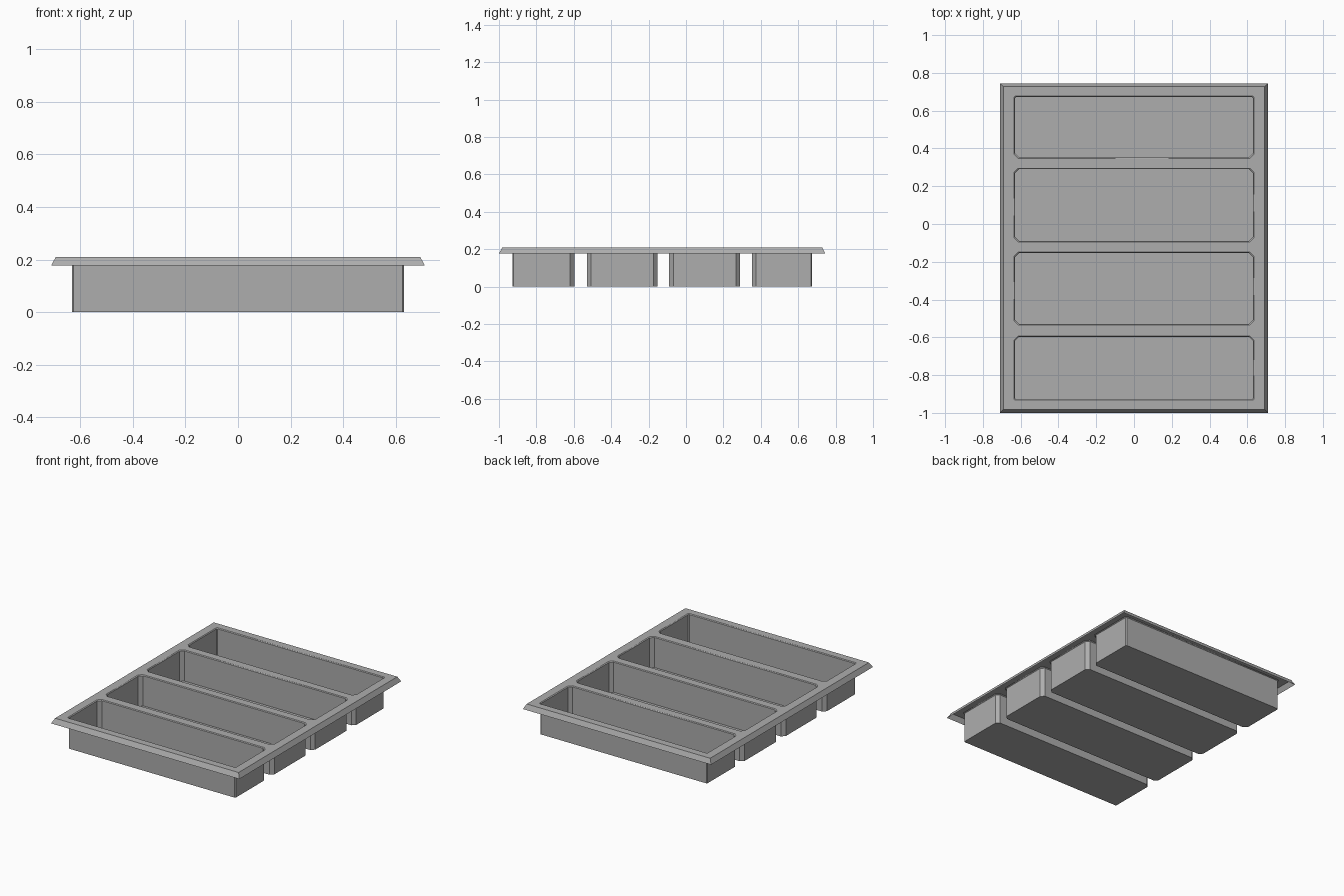
import bpy, bmesh, math

if "Cube" in bpy.data.objects:
    bpy.data.objects.remove(bpy.data.objects["Cube"])

TOP = 0.21        # height of the flat upper face
SKIRT = 0.177     # height of the rim's lower edge
X = 0.63          # half width of every compartment
LIP = 0.005       # eased edge around each opening

# front y, back y, front corner cut, back corner cut
POCKETS = [
    (-0.928, -0.597, 0.006, 0.022),
    (-0.53, -0.153, 0.022, 0.022),
    (-0.09, 0.29, 0.022, 0.022),
    (0.352, 0.673, 0.022, 0.006),
]


def ring(bm, x, y0, y1, z, c0=0.0, c1=0.0):
    """Closed loop of vertices: rectangle with optional cut corners."""
    pts = []
    for sx, y, c, dy, flip in ((-1, y0, c0, 1, False), (1, y0, c0, 1, True),
                               (1, y1, c1, -1, False), (-1, y1, c1, -1, True)):
        if c == 0:
            pts.append((sx * x, y))
            continue
        pair = [(sx * x, y + dy * c), (sx * (x - c), y)]
        pts += pair[::-1] if flip else pair
    return [bm.verts.new((px, py, z)) for px, py in pts]


def bridge(bm, upper, lower):
    n = len(upper)
    for i in range(n):
        j = (i + 1) % n
        bm.faces.new((upper[i], upper[j], lower[j], lower[i]))


def loop_edges(bm, loop):
    return [bm.edges.get((loop[i - 1], loop[i])) for i in range(len(loop))]


bm = bmesh.new()

# sloping outer rim
rim_top = ring(bm, 0.692, -0.982, 0.728, TOP)
rim_low = ring(bm, 0.71, -1.0, 0.744, SKIRT)
bridge(bm, rim_low, rim_top)
edges = loop_edges(bm, rim_top)

# four compartments: eased lip, walls, floor
for y0, y1, c0, c1 in POCKETS:
    lip = ring(bm, X + LIP, y0 - LIP, y1 + LIP, TOP, c0, c1)
    wall = ring(bm, X, y0, y1, TOP - LIP, c0, c1)
    floor = ring(bm, X, y0, y1, 0.0, c0, c1)
    bridge(bm, lip, wall)
    bridge(bm, wall, floor)
    bm.faces.new(floor)
    edges += loop_edges(bm, lip)

# flat upper face with the four openings
bmesh.ops.triangle_fill(bm, edges=edges, use_beauty=True, normal=(0, 0, 1))
bmesh.ops.recalc_face_normals(bm, faces=bm.faces)
floor_face = min(bm.faces, key=lambda f: f.calc_center_median().z)
if floor_face.normal.z < 0:
    bmesh.ops.reverse_faces(bm, faces=bm.faces)

mesh = bpy.data.meshes.new("compartment_tray")
bm.to_mesh(mesh)
bm.free()
tray = bpy.data.objects.new("compartment_tray", mesh)
bpy.context.collection.objects.link(tray)

# dark grey plastic
plastic = bpy.data.materials.new("dark_grey_plastic")
plastic.diffuse_color = (0.42, 0.42, 0.42, 1)
plastic.use_nodes = True
plastic.node_tree.nodes["Principled BSDF"].inputs["Base Color"].default_value = plastic.diffuse_color
mesh.materials.append(plastic)

# crisp walls
bpy.context.view_layer.objects.active = tray
tray.select_set(True)
bpy.ops.object.shade_smooth_by_angle(angle=math.radians(30))
